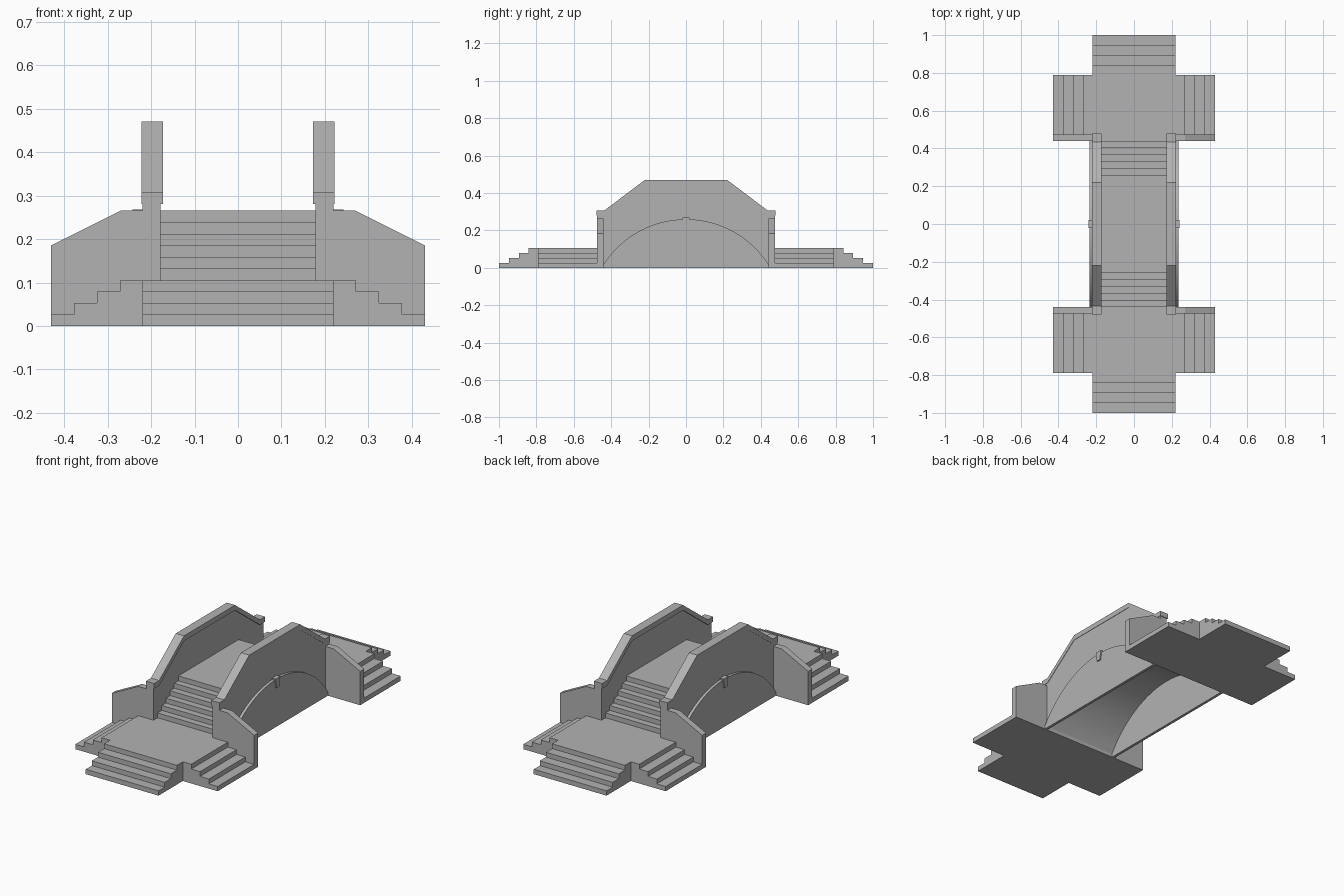
import bpy, bmesh, math
from mathutils import Vector

cube = bpy.data.objects.get("Cube")
if cube:
    bpy.data.objects.remove(cube, do_unlink=True)

stone = bpy.data.materials.new("grey stone")
stone.use_nodes = True
GREY = (0.45, 0.45, 0.45, 1)
stone.diffuse_color = GREY
stone.node_tree.nodes["Principled BSDF"].inputs["Base Color"].default_value = GREY


def prism(name, pts, axis, lo, hi, smooth=False):
    """Extrude a profile along x (points are y, z) or along y (points are x, z)."""
    def place(p, d):
        return Vector((d, p[0], p[1])) if axis == "x" else Vector((p[0], d, p[1]))
    bm = bmesh.new()
    face = bm.faces.new([bm.verts.new(place(p, lo)) for p in pts])
    out = bmesh.ops.extrude_face_region(bm, geom=[face], use_keep_orig=True)
    verts = [v for v in out["geom"] if isinstance(v, bmesh.types.BMVert)]
    bmesh.ops.translate(bm, verts=verts, vec=place((0, 0), hi - lo))
    bmesh.ops.recalc_face_normals(bm, faces=bm.faces)
    mesh = bpy.data.meshes.new(name)
    bm.to_mesh(mesh)
    bm.free()
    mesh.materials.append(stone)
    obj = bpy.data.objects.new(name, mesh)
    bpy.context.collection.objects.link(obj)
    if smooth:
        bpy.ops.object.select_all(action="DESELECT")
        obj.select_set(True)
        bpy.context.view_layer.objects.active = obj
        bpy.ops.object.shade_smooth_by_angle(angle=math.radians(20))
    return obj


def stairs(start, z0, run, rise, count):
    """Stepped outline climbing from start in the direction of run."""
    pts = []
    for i in range(count):
        pts += [(start + i * run, z0 + i * rise), (start + i * run, z0 + (i + 1) * rise)]
    return pts


def mirrored(pts):
    return pts + [(-u, z) for u, z in reversed(pts)]


PLAT, DECK, HALF = 0.105, 0.265, 0.44      # platform height, deck height, half span
RADIUS, CENTRE = 0.523, -0.263             # arch circle
SWEEP = math.asin(HALF / RADIUS)
N = 32
arc = []
for i in range(N + 1):
    a = SWEEP * (1 - 2 * i / N)
    arc.append((RADIUS * math.sin(a), CENTRE + RADIUS * math.cos(a)))

# Deck with inner steps and vaulted underside
deck_top = mirrored(stairs(-HALF, PLAT, 0.036, (DECK - PLAT) / 6, 6))
prism("deck", deck_top + arc, "x", -0.178, 0.178, True)

for side, sx in (("left", 1), ("right", -1)):
    # Parapet wall and its overhanging coping
    wall_top = mirrored([(-HALF, 0.285), (-0.22, 0.45)])
    prism(side + "_parapet", wall_top + arc, "x", sx * 0.178, sx * 0.22, True)
    upper = mirrored([(-0.478, 0.308), (-0.435, 0.308), (-0.22, 0.47)])
    lower = mirrored([(0.478, 0.28), (0.435, 0.28), (0.22, 0.442)])
    prism(side + "_coping", upper + lower, "x", sx * 0.172, sx * 0.222)
    # Projecting arch panel below the parapet
    prism(side + "_arch_panel", arc + [(-HALF, 0), (HALF, 0)], "x", sx * 0.22, sx * 0.235, True)
    # Keystone
    key = [(-0.02, 0.268), (0.02, 0.268), (0.012, 0.215), (-0.012, 0.215)]
    prism(side + "_keystone", key, "x", sx * 0.22, sx * 0.242)

for end, sy in (("front", -1), ("back", 1)):
    # Platform with end steps
    steps = stairs(sy, 0, -sy * 0.053, PLAT / 4, 4)
    prism(end + "_platform", steps + [(sy * HALF, PLAT), (sy * HALF, 0)], "x", -0.22, 0.22)
    for side, sx in (("left", 1), ("right", -1)):
        # Side steps
        steps = stairs(sx * 0.43, 0, -sx * 0.053, PLAT / 4, 4)
        prism(f"{end}_{side}_side_steps", steps + [(sx * 0.22, PLAT), (sx * 0.22, 0)],
              "y", sy * 0.475, sy * 0.79)
        # Wing wall with sloping top
        wing = [(0.22, 0), (0.43, 0), (0.43, 0.185), (0.27, DECK), (0.22, DECK)]
        prism(f"{end}_{side}_wing_wall", [(sx * x, z) for x, z in wing],
              "y", sy * HALF, sy * 0.475)
        # Newel post at the parapet end
        post = [(0.178, 0), (0.22, 0), (0.22, 0.285), (0.178, 0.285)]
        prism(f"{end}_{side}_post", [(sx * x, z) for x, z in post],
              "y", sy * HALF, sy * 0.475)
